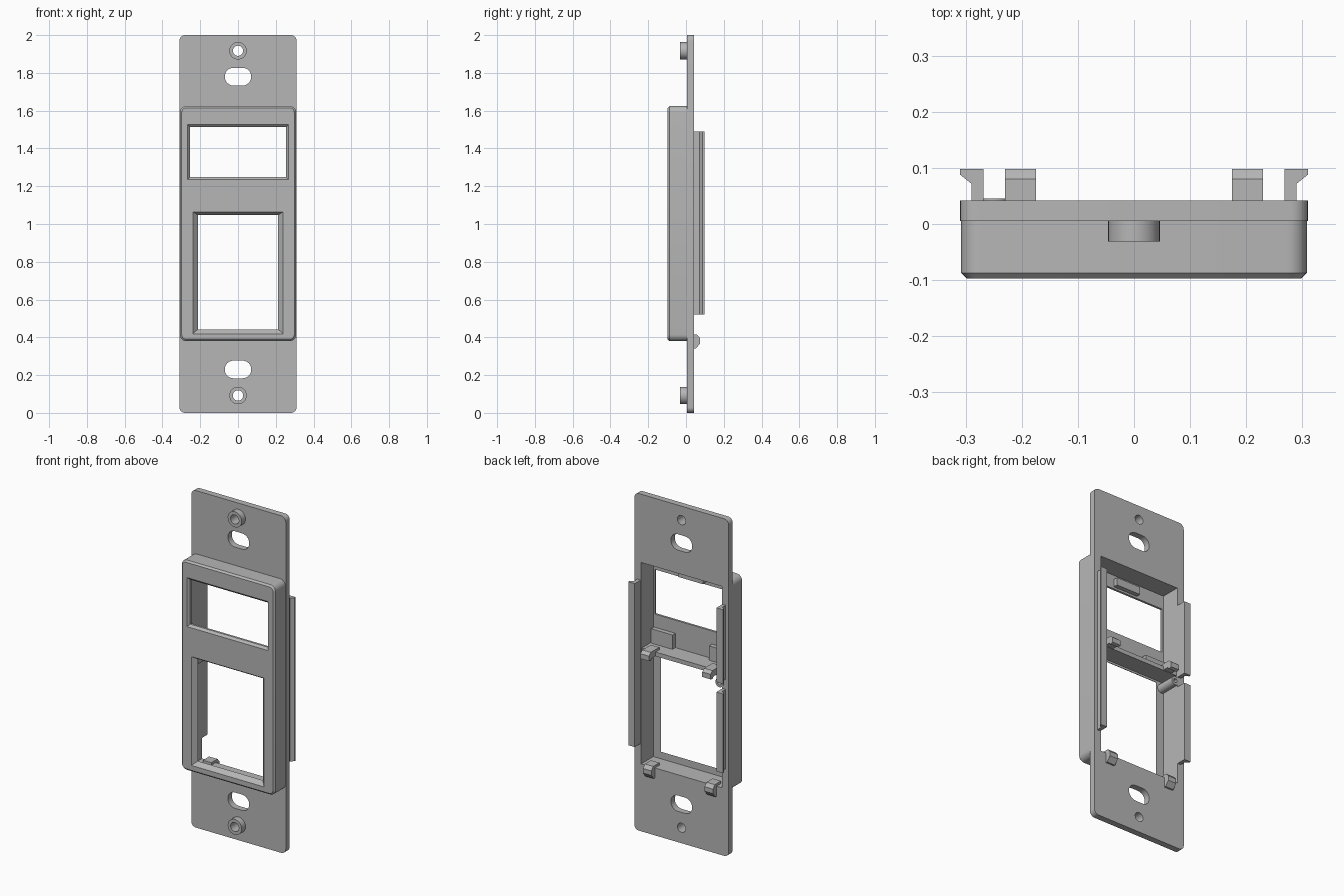
import bpy, bmesh, math
from mathutils import Vector

if "Cube" in bpy.data.objects:
    bpy.data.objects.remove(bpy.data.objects["Cube"])

grey = bpy.data.materials.new("light grey plastic")
grey.use_nodes = True
grey.diffuse_color = (0.47, 0.47, 0.47, 1)
grey.node_tree.nodes["Principled BSDF"].inputs["Base Color"].default_value = (0.47, 0.47, 0.47, 1)


def loft(name, rings):
    """Solid skinned through rings of matching 3D points."""
    bm = bmesh.new()
    loops = [[bm.verts.new(p) for p in ring] for ring in rings]
    n = len(loops[0])
    for a, b in zip(loops, loops[1:]):
        for i in range(n):
            j = (i + 1) % n
            bm.faces.new((a[i], a[j], b[j], b[i]))
    bm.faces.new(loops[0])
    bm.faces.new(loops[-1])
    bmesh.ops.recalc_face_normals(bm, faces=bm.faces)
    mesh = bpy.data.meshes.new(name)
    bm.to_mesh(mesh)
    bm.free()
    obj = bpy.data.objects.new(name, mesh)
    bpy.context.collection.objects.link(obj)
    mesh.materials.append(grey)
    return obj


def rounded(cx, cz, hw, hh, r, y, steps=6):
    """Ring of a rounded rectangle in the xz plane at depth y."""
    pts = []
    for k, (sx, sz) in enumerate(((1, 1), (-1, 1), (-1, -1), (1, -1))):
        for s in range(steps + 1):
            a = math.pi / 2 * (k + s / steps)
            pts.append(Vector((cx + sx * (hw - r) + r * math.cos(a), y,
                               cz + sz * (hh - r) + r * math.sin(a))))
    return pts


def rect(x0, x1, z0, z1, y):
    return [Vector(p) for p in ((x0, y, z0), (x1, y, z0), (x1, y, z1), (x0, y, z1))]


def box(name, x0, x1, y0, y1, z0, z1):
    return loft(name, [rect(x0, x1, z0, z1, y0), rect(x0, x1, z0, z1, y1)])


def rod(name, x, z, r, y0, y1):
    ring = [(x + r * math.cos(math.tau * i / 32), z + r * math.sin(math.tau * i / 32)) for i in range(32)]
    return loft(name, [[Vector((a, y, b)) for a, b in ring] for y in (y0, y1)])


def side_prism(name, profile, x0, x1):
    """Extrude a (y, z) profile along x."""
    return loft(name, [[Vector((x, y, z)) for y, z in profile] for x in (x0, x1)])


def combine(target, tool, operation):
    mod = target.modifiers.new(operation, "BOOLEAN")
    mod.operation, mod.solver, mod.object = operation, "EXACT", tool
    bpy.context.view_layer.objects.active = target
    bpy.ops.object.modifier_apply(modifier=mod.name)
    bpy.data.objects.remove(tool)


# Mounting plate and raised housing with a chamfered front
plate = loft("mounting_plate", [rounded(0, 1, 0.31, 1, 0.03, y) for y in (0.005, 0.042)])
housing = loft("housing", [rounded(0, 1.0025, 0.298, 0.6125, 0.025, -0.097),
                           rounded(0, 1.0025, 0.308, 0.6225, 0.035, -0.087),
                           rounded(0, 1.0025, 0.308, 0.6225, 0.035, 0.02)])
combine(plate, housing, "UNION")

# Screw bosses, screw holes and mounting slots
for z, slot_z in ((1.917, 1.78), (0.092, 0.23)):
    combine(plate, rod("boss", 0, z, 0.046, -0.031, 0.02), "UNION")
    combine(plate, rod("screw_hole", 0, z, 0.027, -0.1, 0.1), "DIFFERENCE")
    combine(plate, loft("slot", [rounded(0, slot_z, 0.07, 0.047, 0.046, y) for y in (-0.1, 0.1)]),
            "DIFFERENCE")

# Hollow back
combine(plate, box("cavity", -0.265, 0.265, -0.072, 0.1, 0.4, 1.595), "DIFFERENCE")

# Windows with bevelled reveals
combine(plate, loft("upper_window", [rect(-0.267, 0.267, 1.234, 1.527, -0.098),
                                     rect(-0.255, 0.255, 1.248, 1.513, -0.085),
                                     rect(-0.255, 0.255, 1.248, 1.513, -0.06)]), "DIFFERENCE")
combine(plate, loft("lower_window", [rect(-0.24, 0.24, 0.418, 1.065, -0.098),
                                     rect(-0.212, 0.212, 0.443, 1.047, -0.071),
                                     rect(-0.212, 0.212, 0.443, 1.047, -0.06)]), "DIFFERENCE")
plate.name = "wall_frame"

# Shelf between the two bays, with upright tabs and a top block
box("divider_shelf", -0.266, 0.266, -0.074, 0.035, 1.06, 1.085)
for side, x in (("left", 0.19), ("right", -0.19)):
    box(side + "_shelf_tab", x - 0.07, x + 0.07, -0.074, -0.045, 1.084, 1.17)
box("top_block", -0.08, 0.08, -0.074, -0.045, 1.525, 1.57)

# Pilot boss beside the shelf
pilot = rod("pilot_boss", -0.25, 1.02, 0.026, -0.074, 0.045)
combine(pilot, rod("pilot_hole", -0.25, 1.02, 0.012, -0.02, 0.1), "DIFFERENCE")

# Hooked side rails: one long, one split
rail = ((0.268, 0.04), (0.29, 0.04), (0.29, 0.072), (0.31, 0.088), (0.31, 0.098), (0.268, 0.098))
for name, s, z0, z1 in (("left_rail", 1, 0.52, 1.49),
                        ("right_upper_rail", -1, 1.05, 1.49),
                        ("right_lower_rail", -1, 0.52, 0.99)):
    loft(name, [[Vector((s * x, y, z)) for x, y in rail] for z in (z0, z1)])

# Snap clips behind the lower bay
upper_clip = ((0.0, 1.062), (0.0, 1.1), (0.08, 1.1), (0.098, 1.085), (0.098, 1.055), (0.08, 1.05), (0.07, 1.062))
lower_clip = ((0.03, 0.375), (0.042, 0.34), (0.052, 0.34), (0.075, 0.368), (0.075, 0.395), (0.058, 0.415),
              (0.0, 0.415), (0.0, 0.395))
for side, x in (("left", 0.175), ("right", -0.23)):
    side_prism(side + "_upper_clip", upper_clip, x, x + 0.055)
    side_prism(side + "_lower_clip", lower_clip, x, x + 0.055)

# Smooth the rounded corners while keeping edges crisp
bpy.ops.object.select_all(action="DESELECT")
for obj in (plate, pilot):
    obj.select_set(True)
bpy.context.view_layer.objects.active = plate
bpy.ops.object.shade_smooth_by_angle(angle=math.radians(30))
